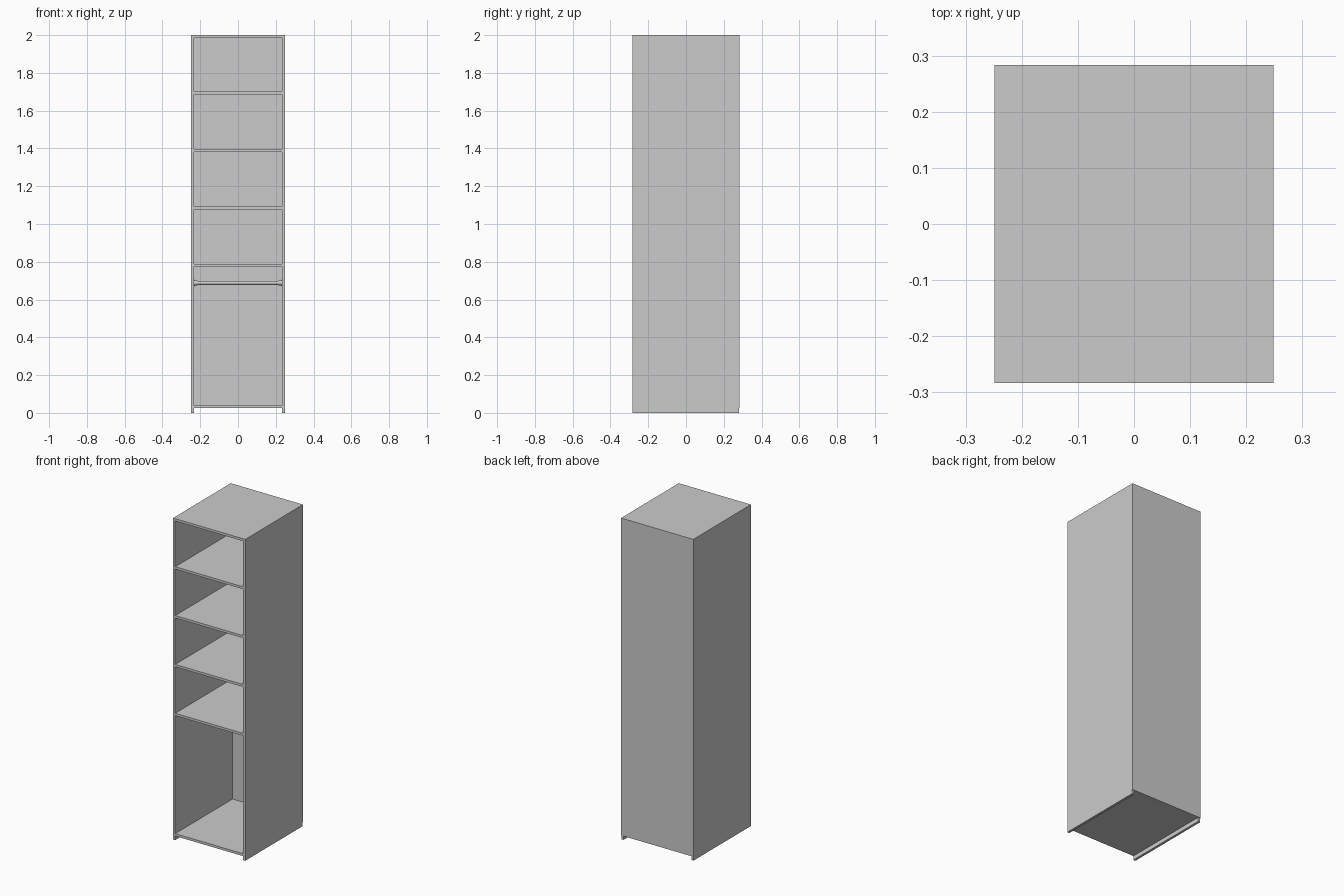
import bpy, math

if "Cube" in bpy.data.objects:
    bpy.data.objects.remove(bpy.data.objects["Cube"])

W, D, H = 0.497, 0.567, 2.0     # overall width, depth, height
T = 0.015                       # board thickness
BACK = 0.004                    # back panel thickness
Y0, Y1 = -D / 2, D / 2 - BACK   # depth range of the boards
INNER = W / 2 - T               # half of the inner width


def box(name, x, y, z):
    """Axis-aligned board from (min, max) ranges."""
    bpy.ops.mesh.primitive_cube_add(
        size=1, location=[(a + b) / 2 for a, b in (x, y, z)])
    o = bpy.context.object
    o.name = name
    o.scale = [b - a for a, b in (x, y, z)]
    bpy.ops.object.transform_apply(location=False, rotation=False, scale=True)
    return o


def bar(name, x0, x1, radius, z):
    """Round bar lying along x."""
    bpy.ops.mesh.primitive_cylinder_add(
        vertices=32, radius=radius, depth=x1 - x0,
        location=((x0 + x1) / 2, 0, z), rotation=(0, math.pi / 2, 0))
    o = bpy.context.object
    o.name = name
    bpy.ops.object.shade_smooth_by_angle()
    return o


# Side panels, standing on the floor
box("left_side", (-W / 2, -INNER), (Y0, Y1), (0, H - T))
box("right_side", (INNER, W / 2), (Y0, Y1), (0, H - T))

# Top board over the sides, thin back covering everything
box("top", (-W / 2, W / 2), (Y0, Y1), (H - T, H))
box("back_panel", (-W / 2, W / 2), (Y1, D / 2), (0.025, H))

# Raised bottom board and four shelves
box("bottom", (-INNER, INNER), (Y0, Y1), (0.025, 0.025 + T))
for i in range(4):
    z = 0.774 + i * 0.304
    box(f"shelf_{i + 1}", (-INNER, INNER), (Y0, Y1), (z, z + T))

# Hanging rail with a flange and socket at each end
RZ = 0.688
bar("hanging_rail", -INNER, INNER, 0.010, RZ)
for side, s in (("left", -1), ("right", 1)):
    for part, length, r in (("flange", 0.004, 0.019), ("socket", 0.02, 0.0125)):
        a, b = sorted((s * INNER, s * (INNER - length)))
        bar(f"{side}_rail_{part}", a, b, r, RZ)
